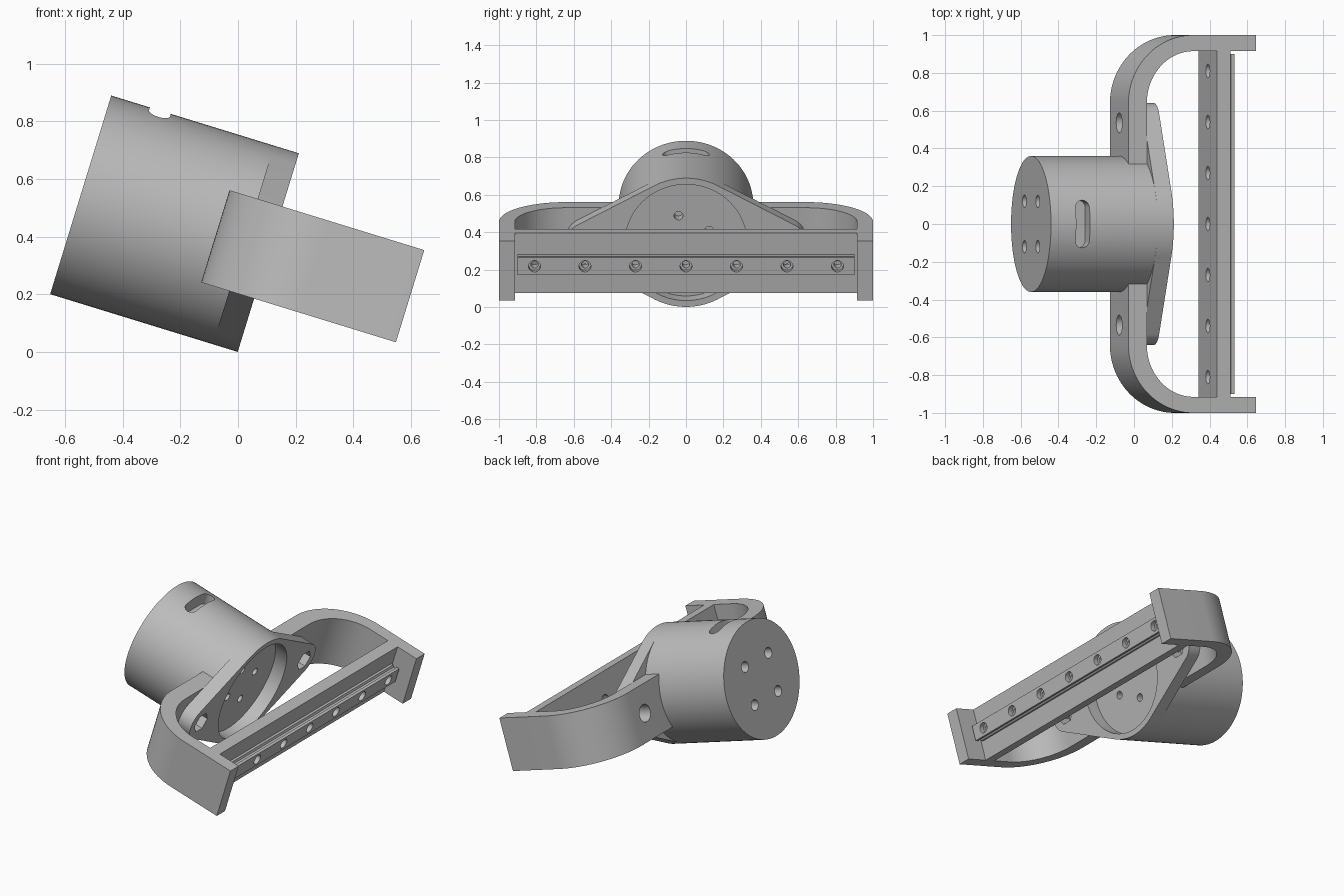
import bpy, bmesh, math
from mathutils import Matrix

if "Cube" in bpy.data.objects:
    bpy.data.objects.remove(bpy.data.objects["Cube"])

# Parts are built along a level axis (x = housing axis), then tilted nose-down
TILT = Matrix.Translation((-0.545, 0, 0.545)) @ Matrix.Rotation(math.radians(17.1), 4, 'Y')

grey = bpy.data.materials.new("grey")
grey.diffuse_color = (0.5, 0.5, 0.5, 1)
grey.use_nodes = True
grey.node_tree.nodes["Principled BSDF"].inputs["Base Color"].default_value = grey.diffuse_color


def prism(name, pts, a, b, axis):
    """Extrude a closed 2D outline from a to b along the given axis."""
    place = {'X': lambda p, t: (t, p[0], p[1]),
             'Y': lambda p, t: (p[0], t, p[1]),
             'Z': lambda p, t: (p[0], p[1], t)}[axis]
    bm = bmesh.new()
    lo = [bm.verts.new(place(p, a)) for p in pts]
    hi = [bm.verts.new(place(p, b)) for p in pts]
    n = len(pts)
    bm.faces.new(lo)
    bm.faces.new(hi)
    for i in range(n):
        j = (i + 1) % n
        bm.faces.new((lo[i], lo[j], hi[j], hi[i]))
    bmesh.ops.recalc_face_normals(bm, faces=bm.faces)
    me = bpy.data.meshes.new(name)
    bm.to_mesh(me)
    bm.free()
    ob = bpy.data.objects.new(name, me)
    bpy.context.collection.objects.link(ob)
    return ob


def arc(cx, cy, rx, ry, a0, a1, n):
    return [(cx + rx * math.cos(math.radians(a0 + (a1 - a0) * i / n)),
             cy + ry * math.sin(math.radians(a0 + (a1 - a0) * i / n))) for i in range(n + 1)]


def circle(cx, cy, r, n=32):
    return arc(cx, cy, r, r, 0, 360, n)[:-1]


def bore(y, z, r, a, b, n=32):
    return prism("cutter", circle(y, z, r, n), a, b, 'X')


def finish(ob, cutters=()):
    """Cut the holes, tilt into place, colour and shade."""
    for c in cutters:
        m = ob.modifiers.new("cut", 'BOOLEAN')
        m.operation, m.solver, m.object = 'DIFFERENCE', 'EXACT', c
    bpy.context.view_layer.update()
    dg = bpy.context.evaluated_depsgraph_get()
    me = bpy.data.meshes.new_from_object(ob.evaluated_get(dg))
    ob.modifiers.clear()
    ob.data = me
    for c in cutters:
        bpy.data.objects.remove(c)
    me.transform(TILT)
    me.materials.clear()
    me.materials.append(grey)
    bpy.ops.object.select_all(action='DESELECT')
    ob.select_set(True)
    bpy.context.view_layer.objects.active = ob
    bpy.ops.object.shade_smooth_by_angle(angle=math.radians(30))


# Round housing: four rear screw holes, four turned front holes, cable slot
R, SEAM, FRONT = 0.36, 0.595, 0.68
cuts = [bore(sy * 0.12, sz * 0.12, 0.033, -0.1, 0.08) for sy in (-1, 1) for sz in (-1, 1)]
for k in range(4):
    t = math.radians(18 + 90 * k)
    cuts.append(bore(0.13 * math.cos(t), 0.13 * math.sin(t), 0.024, 0.52, 0.7))
slot = arc(0.178, 0.088, 0.038, 0.038, 0, 180, 12) + arc(0.178, -0.088, 0.038, 0.038, 180, 360, 12)
cuts.append(prism("cutter", slot, 0.27, 0.5, 'Z'))
finish(prism("housing", circle(0, 0, R, 96), 0, SEAM, 'X'), cuts)

# Diamond flange: hub circle joined by tangents to two rounded ears
EAR, ER = 0.53, 0.11
th = math.degrees(math.acos((R - ER) / EAR))
outline = (arc(0, 0, R, R, th, 180 - th, 40) + arc(-EAR, 0, ER, ER, 180 - th, 180 + th, 20)
           + arc(0, 0, R, R, 180 + th, 360 - th, 40) + arc(EAR, 0, ER, ER, -th, th, 20))
cuts = [bore(0, 0, 0.325, 0.5, 0.8, 96)]
cuts += [bore(s * EAR, 0, 0.065, 0.5, 0.8, 6) for s in (-1, 1)]
finish(prism("flange", outline, SEAM - 0.005, FRONT, 'X'), cuts)

# C-shaped bracket with rounded corners
BACK, TIP, H = 0.488, 1.194, 0.167
CU, CY = 0.848, 0.64
profile = ([(TIP, 1.0)] + arc(CU, CY, 0.36, 0.36, 90, 180, 24)
           + arc(CU, -CY, 0.36, 0.36, 180, 270, 24) + [(TIP, -1.0), (TIP, -0.915)]
           + arc(CU, -CY, 0.258, 0.275, 270, 180, 24)
           + arc(CU, CY, 0.258, 0.275, 180, 90, 24) + [(TIP, 0.915)])
cuts = [bore(0, 0, 0.35, 0.3, 0.8, 96)]
cuts += [bore(s * 0.535, 0, 0.053, 0.3, 0.8) for s in (-1, 1)]
finish(prism("bracket", profile, -H, H, 'Z'), cuts)

# Cross bar and grooved rail, sharing a row of seven screw holes
B0, B1, RT = 0.979, 1.052, 1.112
rows = [0.27 * k for k in range(-3, 4)]
bar = [(B0, -H), (B1, -H), (B1, H), (B0, H)]
cuts = [bore(y, 0, 0.019, 0.9, 1.2, 20) for y in rows]
cuts += [bore(y, 0, 0.036, 0.9, 1.02, 20) for y in rows]
finish(prism("cross_bar", bar, -0.916, 0.916, 'Y'), cuts)

half = [(B1 - 0.003, 0.048), (1.066, 0.048), (1.074, 0.036), (1.086, 0.036), (1.094, 0.048), (RT, 0.048)]
rail = half + [(u, -v) for u, v in reversed(half)]
cuts = [bore(y, 0, 0.019, 0.9, 1.2, 20) for y in rows]
cuts += [bore(y, 0, 0.032, 1.08, 1.2, 20) for y in rows]
finish(prism("rail", rail, -0.9, 0.9, 'Y'), cuts)
